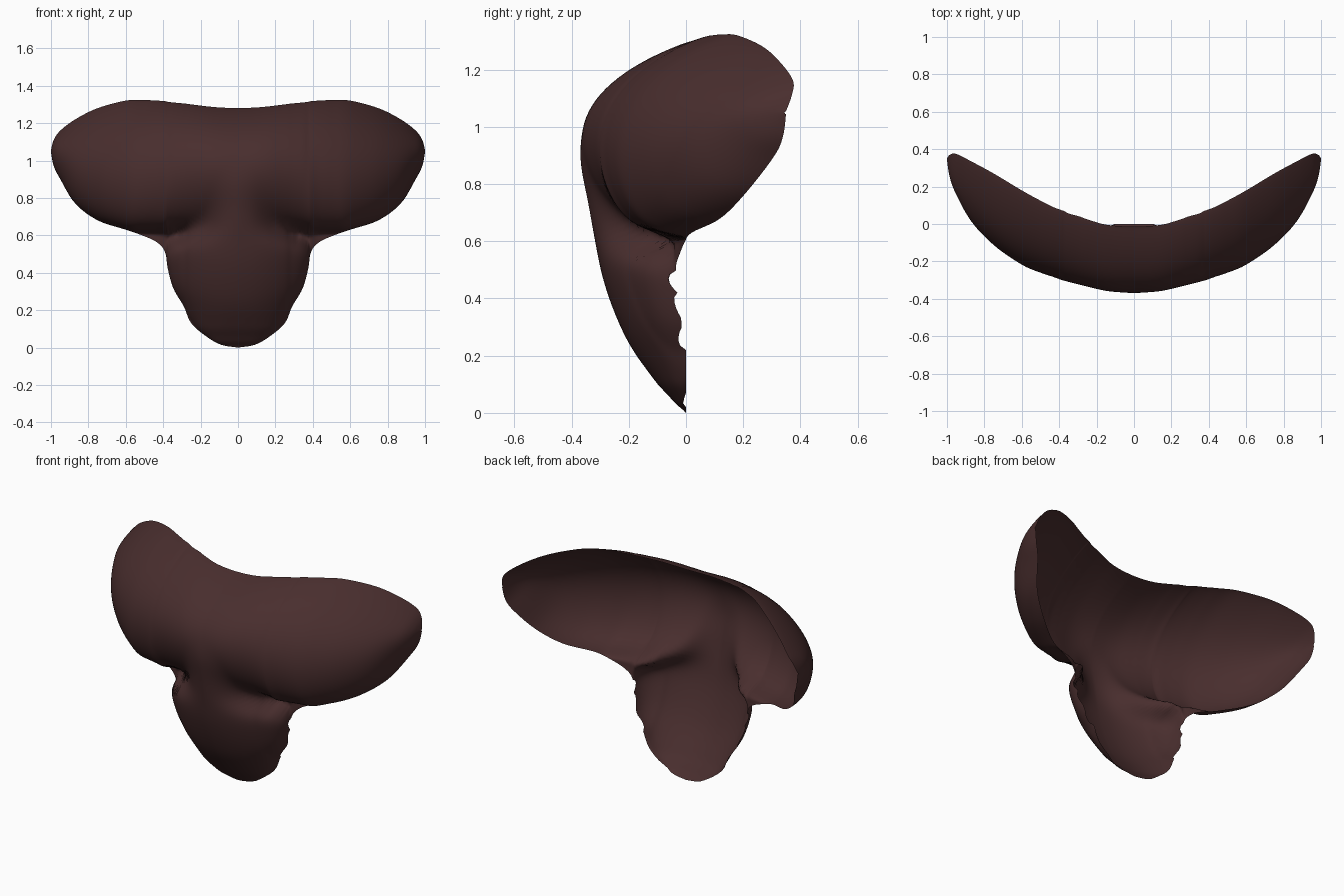
import bpy
import bmesh
import math

cube = bpy.data.objects.get("Cube")
if cube:
    bpy.data.objects.remove(cube, do_unlink=True)

COLUMNS_PER_STATION = 6
ROWS = 72
LOBE_FLOOR = 0.62

# Side lobes, from the middle outwards: x, top z, top y, bottom z, bottom y, front y
STATIONS = [
    (0, 1.28, 0, 0, 0, -.365),
    (.09, 1.283, 0, .015, 0, -.365),
    (.17, 1.29, .005, .06, 0, -.355),
    (.25, 1.3, .025, .13, 0, -.335),
    (.29, 1.305, .04, .22, 0, -.325),
    (.345, 1.31, .055, .315, -.015, -.31),
    (.375, 1.314, .07, .42, -.03, -.3),
    (.39, 1.317, .075, .51, -.035, -.295),
    (.43, 1.32, .09, .56, -.02, -.28),
    (.5, 1.323, .125, .595, -.005, -.255),
    (.6, 1.32, .18, .63, .02, -.21),
    (.75, 1.28, .27, .68, .12, -.105),
    (.87, 1.22, .335, .77, .21, .02),
    (.95, 1.16, .375, .9, .31, .16),
    (.985, 1.11, .37, .97, .34, .25),
    (1, 1.055, .35, 1.045, .35, .345),
]

# Central snout, from the bottom up: z, depth, half width
SNOUT = [
    (0, 0, .03), (.03, .035, .13), (.1, .1, .22), (.22, .185, .29),
    (.315, .235, .345), (.42, .275, .375), (.51, .3, .385), (.56, .31, .36),
    (.61, .32, .28), (.66, .33, .23), (.87, .36, .24), (1, .32, .25),
    (1.1, .22, .25), (1.3, 0, .25),
]


def catmull(points, index, t):
    """Smooth point on the segment that starts at index."""
    last = len(points) - 1
    quad = [points[min(max(index + k, 0), last)] for k in (-1, 0, 1, 2)]
    return [
        b + t / 2 * (c - a + t * (2 * a - 5 * b + 4 * c - d + t * (3 * (b - c) + d - a)))
        for a, b, c, d in zip(*quad)
    ]


def snout_at(z):
    """Depth and half width of the snout at a height."""
    for i in range(len(SNOUT) - 1):
        low, high = SNOUT[i][0], SNOUT[i + 1][0]
        if z <= high:
            return catmull(SNOUT, i, max(0, (z - low) / (high - low)))[1:]
    return 0, SNOUT[-1][2]


def smooth_min(a, b, k):
    h = max(k - abs(a - b), 0) / k
    return min(a, b) - h * h * k / 4


def shell_y(z, station, blend):
    """Front-most of the side lobe and the snout, both bulging from the rim."""
    x, top, top_y, bottom, bottom_y, front = station
    floor = max(bottom, LOBE_FLOOR)
    s = min(max((z - floor) / max(top - floor, .001), 0), 1)
    chord = bottom_y + (top_y - bottom_y) * s
    lobe_depth = (top_y + bottom_y) / 2 - front
    lobe = chord - lobe_depth * (4 * s * (1 - s)) ** (.45 + .35 * s)
    depth, width = snout_at(z)
    snout = chord - depth * math.sqrt(max(0, 1 - (x / width) ** 2))
    return smooth_min(lobe, snout, blend)


# Open shell, half built column by column
bm = bmesh.new()
columns = []
steps = (len(STATIONS) - 1) * COLUMNS_PER_STATION
for c in range(steps + 1):
    index = min(c // COLUMNS_PER_STATION, len(STATIONS) - 2)
    station = catmull(STATIONS, index, c / COLUMNS_PER_STATION - index)
    x, top, bottom = station[0], station[1], station[3]
    column = []
    for r in range(ROWS + 1):
        angle = math.pi * r / ROWS
        z = bottom + (top - bottom) * (1 - math.cos(angle)) / 2
        blend = .001 + .05 * math.sin(angle) * max(0, 1 - x)
        column.append(bm.verts.new((x, shell_y(z, station, blend), z)))
    columns.append(column)

for left, right in zip(columns, columns[1:]):
    for r in range(ROWS):
        bm.faces.new((left[r], right[r], right[r + 1], left[r + 1]))

# Soften the creases where snout and lobes meet, leaving the rim alone
inner = [v for column in columns[:-1] for v in column[1:-1]]
for _ in range(4):
    bmesh.ops.smooth_vert(bm, verts=inner, factor=.5, use_axis_y=True)

mesh = bpy.data.meshes.new("snout_shell")
bm.to_mesh(mesh)
bm.free()
shell = bpy.data.objects.new("snout_shell", mesh)
bpy.context.collection.objects.link(shell)
mesh.shade_smooth()

# Matching other half
mirror = shell.modifiers.new("other_half", "MIRROR")
mirror.use_clip = True
mirror.merge_threshold = .002

# Colour
brown = bpy.data.materials.new("dark_reddish_brown")
brown.use_nodes = True
colour = (.066, .027, .027, 1)
brown.diffuse_color = colour
brown.node_tree.nodes["Principled BSDF"].inputs["Base Color"].default_value = colour
mesh.materials.append(brown)
